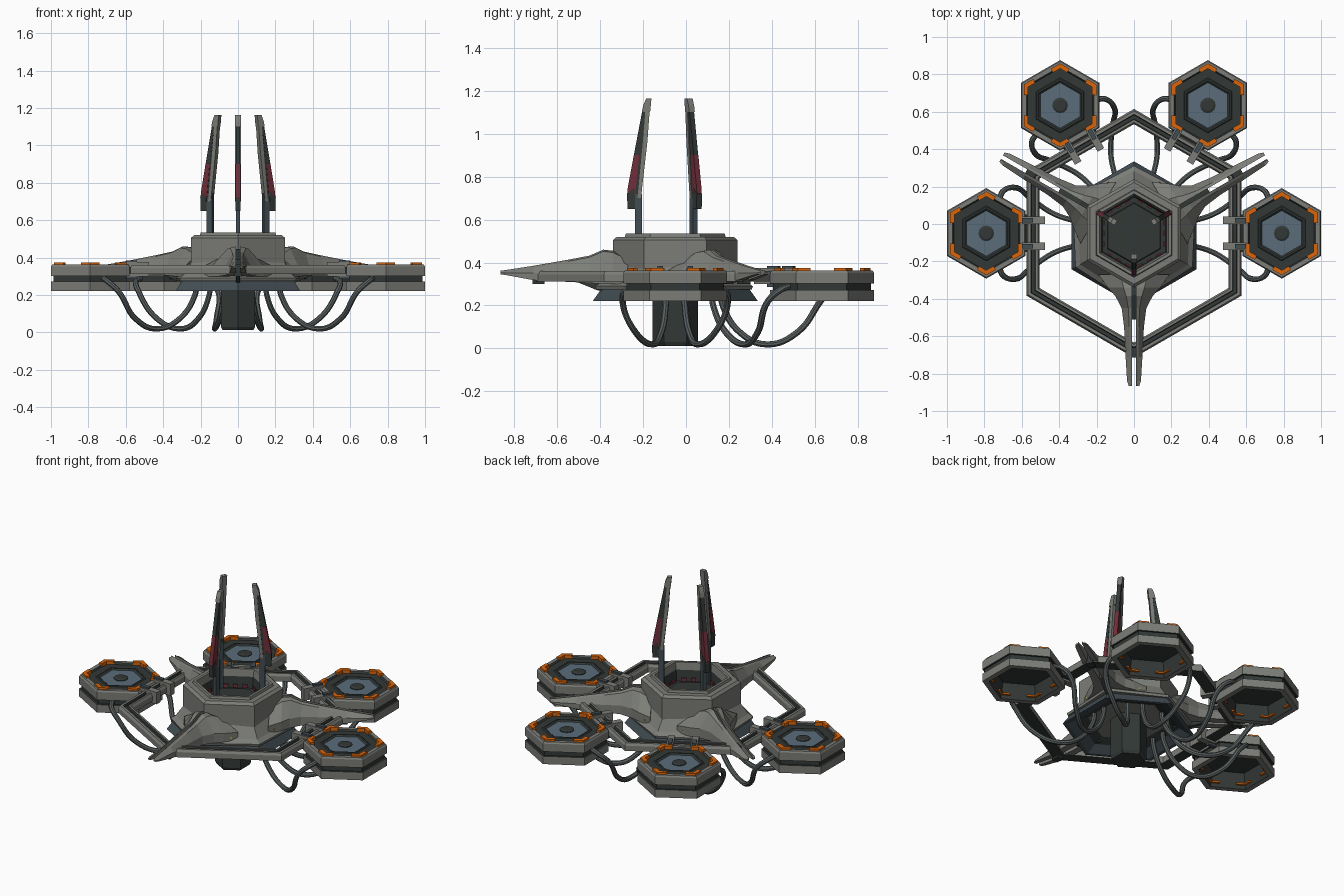
import bpy, bmesh, math
from mathutils import Matrix, Vector

if "Cube" in bpy.data.objects:
    bpy.data.objects.remove(bpy.data.objects["Cube"])

CY = -0.05                                   # hub axis sits slightly forward
PODS, SPIKES = (0, 60, 120, 180), (-90, 30, 150)


def mat(name, r, g, b):
    m = bpy.data.materials.new(name)
    m.diffuse_color = (r, g, b, 1)
    m.use_nodes = True
    m.node_tree.nodes["Principled BSDF"].inputs["Base Color"].default_value = m.diffuse_color
    return m


GREY = mat("hull grey", .20, .205, .185)
DARK = mat("dark panel", .032, .040, .038)
BLUE = mat("slate blue", .10, .15, .19)
SKIRT = mat("deep slate", .055, .075, .088)
ORANGE = mat("orange marking", .70, .13, .003)
RED = mat("dark red", .16, .028, .042)
YELLOW = mat("yellow marking", .42, .36, .03)
CABLE = mat("cable grey", .10, .115, .115)


def build(name, verts, faces, mats, ids=None, ang=0, at=(0, 0)):
    """Mesh in (radial, tangential, height) coordinates, turned about the hub axis."""
    me = bpy.data.meshes.new(name)
    me.from_pydata([Vector(v) for v in verts], [], faces)
    for m in mats:
        me.materials.append(m)
    for p in me.polygons:
        p.material_index = ids[p.index] if ids else 0
    bm = bmesh.new()
    bm.from_mesh(me)
    bmesh.ops.recalc_face_normals(bm, faces=bm.faces)
    bm.to_mesh(me)
    bm.free()
    ob = bpy.data.objects.new(name, me)
    ob.matrix_world = (Matrix.Translation((0, CY, 0)) @ Matrix.Rotation(math.radians(ang), 4, 'Z')
                       @ Matrix.Translation((at[0], at[1], 0)))
    bpy.context.collection.objects.link(ob)
    return ob


def lathe(name, profile, mats, segs=None, closed=False, ang=0, at=(0, 0), n=6, alt=1.0):
    """Hexagonal sweep of (radius, z); segs picks a material per profile segment."""
    k = len(profile)
    verts, faces, ids = [], [], []
    for i in range(n):
        a = math.radians(90 + 360 / n * i)
        for r, z in profile:
            f = alt if (i % 2 == 0) else 1.0
            verts.append((r * f * math.cos(a), r * f * math.sin(a), z))
    for i in range(n):
        j = (i + 1) % n
        for s in range(k if closed else k - 1):
            e = (s + 1) % k
            faces.append((i * k + s, i * k + e, j * k + e, j * k + s))
            ids.append(segs[s] if segs else 0)
    if not closed:
        faces += [[i * k for i in range(n)], [i * k + k - 1 for i in range(n)]]
        ids += [segs[0], segs[-1]] if segs else [0, 0]
    return build(name, verts, faces, mats, ids, ang, at)


def prism(name, pts, lo, hi, m, ang=0, at=(0, 0), upright=True):
    """Outline extruded across t (upright: points are r,z) or up z (points are r,t)."""
    n = len(pts)
    verts = [((a, h, b) if upright else (a, b, h)) for h in (lo, hi) for a, b in pts]
    faces = [list(range(n)), list(range(n, 2 * n))]
    faces += [(i, (i + 1) % n, n + (i + 1) % n, n + i) for i in range(n)]
    return build(name, verts, faces, [m], None, ang, at)


def box(name, r0, r1, t0, t1, z0, z1, m, ang=0):
    return prism(name, [(r0, z0), (r1, z0), (r1, z1), (r0, z1)], t0, t1, m, ang)


# Central column, skirt, shell and open hub
lathe("belly_column", [(.095, .012), (.105, .03), (.105, .29)], [DARK])
lathe("lower_skirt", [(.22, .28), (.30, .255), (.36, .22), (.385, .22), (.335, .29)],
      [SKIRT, DARK], [1, 0, 0, 0])
lathe("hull_shell", [(.375, .275), (.38, .29), (.35, .31), (.29, .39)], [GREY], alt=.95)
lathe("hub_ring", [(.29, .37), (.29, .505), (.272, .52), (.235, .52), (.23, .535), (.212, .535),
                   (.203, .49), (.195, .42), (.165, .42), (.16, .43)],
      [GREY, DARK], [0, 0, 0, 0, 0, 0, 1, 1, 1, 1])
for a in range(0, 360, 60):
    for t in (-.055, 0, .055):
        box("hub_red_light", .158, .167, t - .014, t + .014, .425, .445, RED, a)
for a in (-30, 90, 210):
    for s in (-60, 60):                       # thin marks either side of the free corners
        box("hull_yellow_mark", .298, .306, -.02, .02, .316, .326, YELLOW, a + s / 2)

# Outer hexagonal frame with a dark groove on top
lathe("hex_frame", [(.665, .312), (.665, .345), (.655, .36), (.637, .36), (.633, .345), (.612, .345),
                    (.608, .36), (.594, .36), (.584, .345), (.584, .312)],
      [GREY, DARK], [0, 0, 0, 1, 1, 1, 0, 0, 0, 1], closed=True)

# Three split spikes: (radius, half width, ridge z, edge z, bottom z)
SECTIONS = [(.22, .19, .42, .35, .30), (.29, .14, .455, .355, .30), (.335, .10, .46, .36, .30),
            (.40, .066, .432, .36, .305), (.50, .053, .413, .355, .31), (.66, .045, .385, .352, .318),
            (.79, .037, .365, .352, .342), (.815, .028, .362, .352, .345)]
for a in SPIKES:
    for s in (-1, 1):
        verts, faces = [], []
        for r, w, zt, ze, zb in SECTIONS:
            verts += [(r, s * .011, zt), (r, s * (.011 + .35 * (w - .011)), zt - .008),
                      (r, s * w, ze), (r, s * w, zb), (r, s * .011, zb)]
        for i in range(len(SECTIONS) - 1):
            for c in range(5):
                d = (c + 1) % 5
                faces.append((i * 5 + c, i * 5 + d, i * 5 + 5 + d, i * 5 + 5 + c))
        m = len(verts)
        faces += [range(5), range(m - 5, m)]
        build("spike_blade", verts, [list(f) for f in faces], [GREY], None, a)
    prism("spike_spine", [(.26, .25), (.36, .27), (.46, .31), (.46, .39), (.33, .445), (.28, .44)],
          -.0115, .0115, DARK, a)
    box("spike_frame_clip", .61, .665, -.02, .02, .30, .365, DARK, a)

# Three antenna fins standing in the hub, leaning inward
for a in SPIKES:
    box("antenna_stem", .155, .187, -.012, .012, .42, .72, SKIRT, a)
    prism("antenna_core", [(.163, .66), (.20, .65), (.205, .72), (.150, 1.11), (.122, 1.11), (.135, .95)],
          -.011, .011, DARK, a)
    prism("antenna_inner_rail", [(.160, .70), (.176, .70), (.152, .95), (.139, 1.11), (.119, 1.11), (.130, .96)],
          -.015, .015, GREY, a)
    prism("antenna_foot", [(.186, .65), (.222, .65), (.225, .72), (.19, .75)], -.014, .014, DARK, a)
    prism("antenna_red_panel", [(.186, .72), (.225, .71), (.221, .75), (.193, .90), (.168, .90)],
          -.013, .013, RED, a)
    prism("antenna_outer_rail", [(.168, .90), (.193, .90), (.153, 1.11), (.138, 1.11)],
          -.012, .012, DARK, a)
    prism("antenna_tip", [(.117, 1.10), (.156, 1.10), (.150, 1.13), (.136, 1.163), (.111, 1.163)],
          -.015, .015, GREY, a)


def hexpt(R, a):
    return Vector((R * math.cos(math.radians(a)), R * math.sin(math.radians(a))))


def cable(name, pts, ang):
    cu = bpy.data.curves.new(name, 'CURVE')
    cu.dimensions, cu.bevel_depth, cu.bevel_resolution = '3D', .015, 2
    cu.resolution_u, cu.use_fill_caps = 8, True
    sp = cu.splines.new('BEZIER')
    sp.bezier_points.add(len(pts) - 1)
    for bp, p in zip(sp.bezier_points, pts):
        bp.co = p
        bp.handle_left_type = bp.handle_right_type = 'AUTO'
    cu.materials.append(CABLE)
    ob = bpy.data.objects.new(name, cu)
    ob.matrix_world = Matrix.Translation((0, CY, 0)) @ Matrix.Rotation(math.radians(ang), 4, 'Z')
    bpy.context.collection.objects.link(ob)
    bpy.ops.object.select_all(action='DESELECT')
    ob.select_set(True)
    bpy.context.view_layer.objects.active = ob
    bpy.ops.object.convert(target='MESH')
    bpy.ops.object.shade_smooth_by_angle()


def chevron(name, r_out, r_in, length, z0, z1, corner, ang, at):
    o, i = hexpt(r_out, corner), hexpt(r_in, corner)
    u, v = [(hexpt(1, corner + d) - hexpt(1, corner)) * length for d in (60, -60)]
    prism(name, [o, o + u, i + u * .75, i, i + v * .75, o + v], z0, z1, ORANGE, ang, at, upright=False)


# Four hexagonal rotor pods with clips and hanging cables
for a in PODS:
    at = (.79, 0)
    lathe("pod_casing", [(.185, .32), (.205, .222), (.242, .222), (.242, .272), (.228, .272), (.228, .302),
                         (.242, .302), (.242, .352), (.235, .362), (.208, .362), (.200, .352),
                         (.148, .352), (.142, .356), (.132, .356), (.122, .348), (.06, .348)],
          [GREY, DARK, BLUE], [1, 0, 0, 1, 1, 1, 0, 0, 0, 1, 1, 1, 1, 1, 2], ang=a, at=at)
    lathe("pod_hub", [(.042, .34), (.042, .352), (.03, .358)], [DARK], ang=a, at=at, n=12)
    for c in range(30, 390, 60):
        chevron("pod_corner_chevron", .224, .197, .058, .350, .374, c, a, at)
        chevron("pod_underside_chevron", .206, .185, .058, .245, .255, c, a, at)
    for s in (-1, 1):
        t = s * .07
        box("pod_clip", .475, .60, t - .02, t + .02, .30, .375, GREY, a)
        box("pod_clip_pin", .54, .60, t - .012, t + .012, .285, .385, SKIRT, a)
        cable("pod_cable", [(.72, s * .185, .29), (.70, s * .225, .275), (.64, s * .245, .22), (.55, s * .185, .075),
                            (.43, s * .105, .019), (.31, s * .065, .075), (.23, s * .045, .20),
                            (.22, s * .043, .26)], a)
    box("pod_bridge", .55, .60, -.10, .10, .315, .35, DARK, a)
